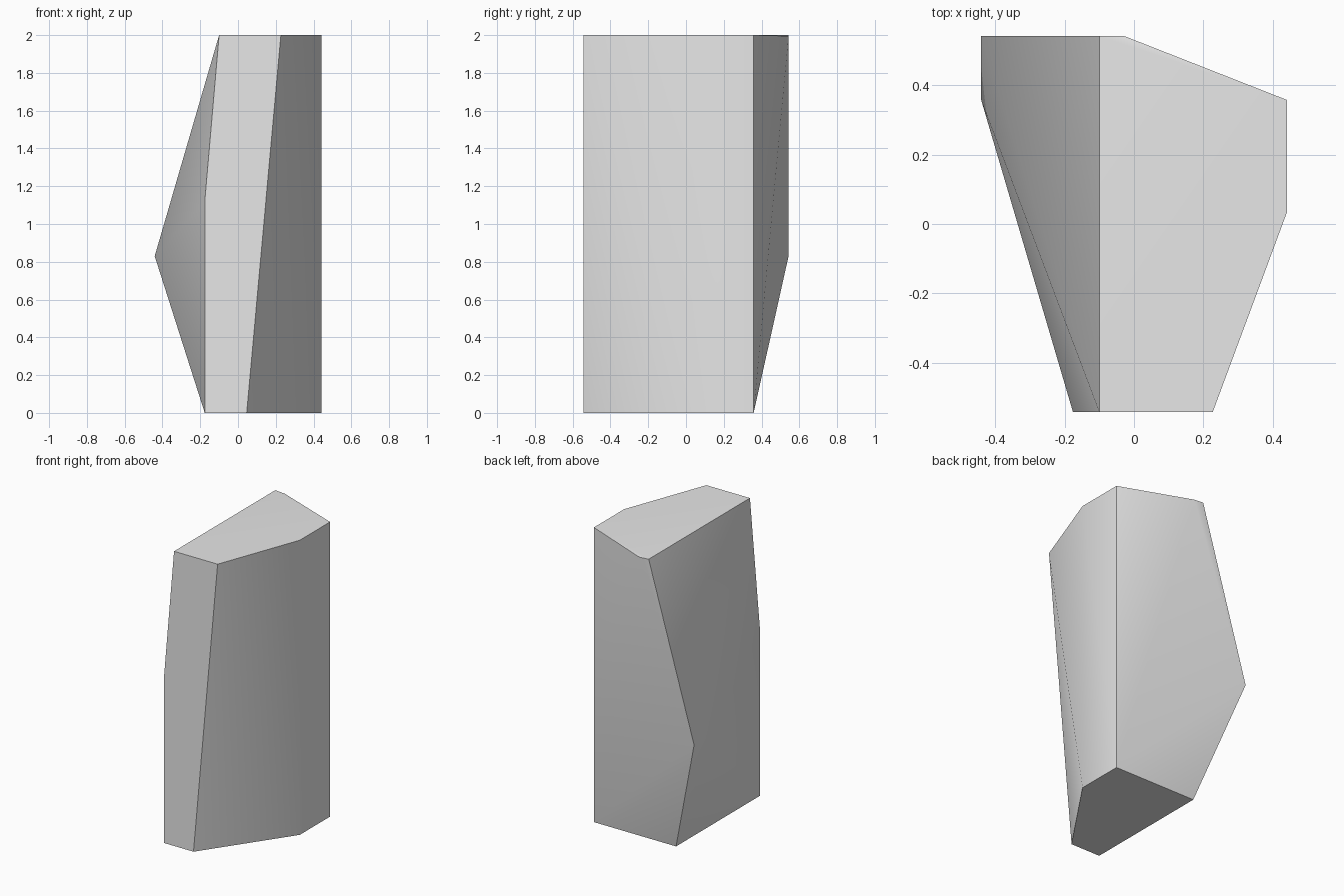
import bpy
import bmesh
import math

cube = bpy.data.objects.get("Cube")
if cube:
    bpy.data.objects.remove(cube, do_unlink=True)

# Stone colour
stone = bpy.data.materials.new("light_grey_stone")
stone.use_nodes = True
grey = (0.8, 0.8, 0.8, 1.0)
stone.diffuse_color = grey
stone.node_tree.nodes["Principled BSDF"].inputs["Base Color"].default_value = grey

HEIGHT, FRONT, SIDE, BACK, HEEL = 2.0, -0.543, 0.441, 0.543, 0.358

# Corners of the top cut, the bottom cut and the chipped bulge on the -x side
top = [(-0.1, FRONT), (0.227, FRONT), (SIDE, 0.033), (SIDE, HEEL), (-0.1, BACK)]
bottom = [(-0.176, FRONT), (0.046, FRONT), (SIDE, 0.033), (SIDE, HEEL), (-0.176, HEEL)]
corners = [(x, y, HEIGHT) for x, y in top] + [(x, y, 0) for x, y in bottom]
corners += [(-0.03, BACK, HEIGHT - 0.005), (-SIDE, HEEL, 0.83), (-SIDE, BACK, 0.83),
            (-0.176, FRONT, 1.12)]

# Faceted stone pillar wrapped around the corners
bm = bmesh.new()
for corner in corners:
    bm.verts.new(corner)
bmesh.ops.convex_hull(bm, input=bm.verts[:])
bmesh.ops.dissolve_limit(bm, angle_limit=math.radians(0.5), verts=bm.verts[:], edges=bm.edges[:])
bmesh.ops.recalc_face_normals(bm, faces=bm.faces[:])
mesh = bpy.data.meshes.new("stone_pillar")
bm.to_mesh(mesh)
bm.free()
mesh.materials.append(stone)

pillar = bpy.data.objects.new("stone_pillar", mesh)
bpy.context.collection.objects.link(pillar)

# Soft shading across the shallow facets, crisp main edges
bpy.ops.object.select_all(action="DESELECT")
pillar.select_set(True)
bpy.context.view_layer.objects.active = pillar
bpy.ops.object.shade_smooth_by_angle(angle=math.radians(40))
